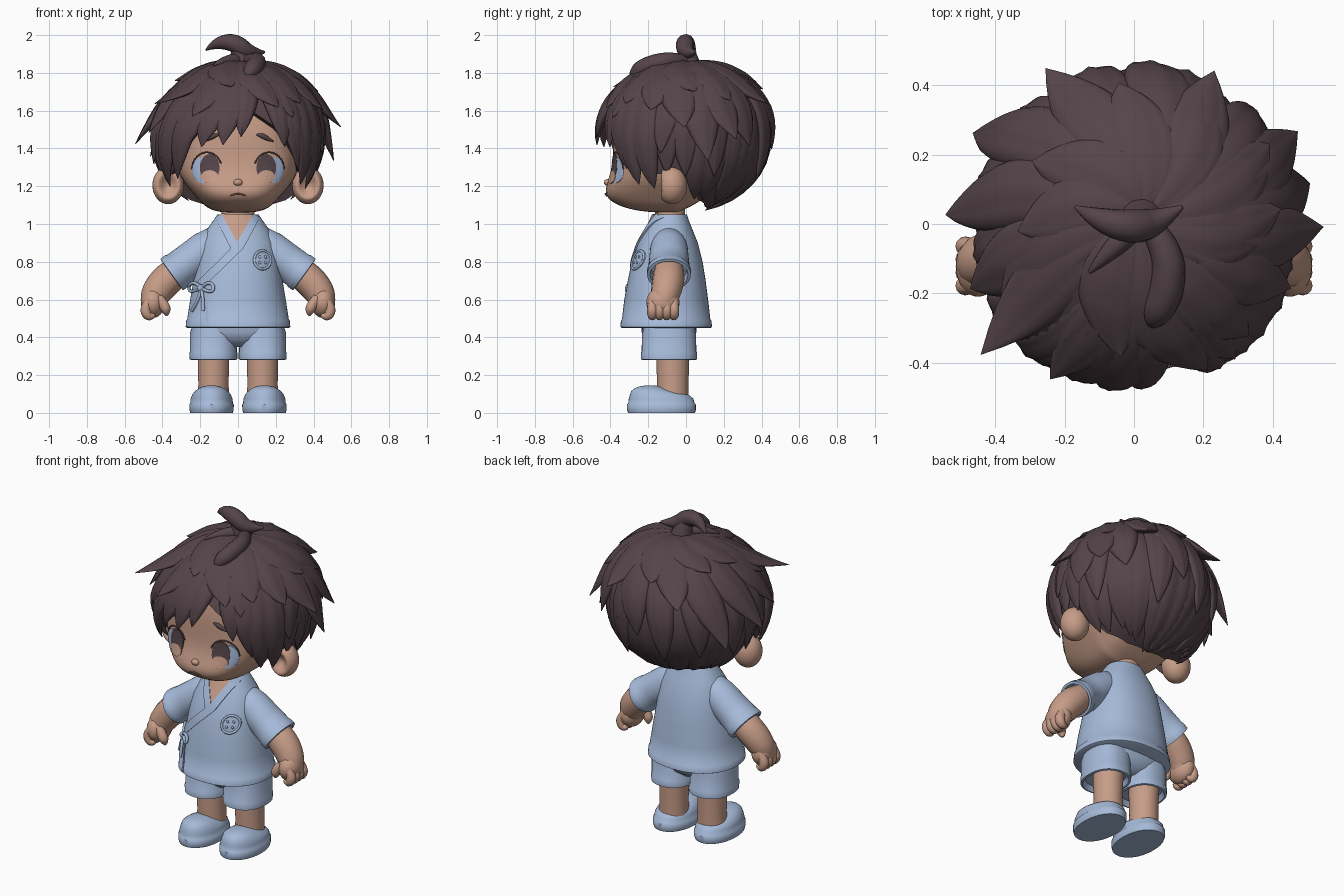
import bpy, bmesh, math, random
from mathutils import Matrix, Vector
from math import sin, cos, pi, radians

random.seed(4)
if "Cube" in bpy.data.objects:
    bpy.data.objects.remove(bpy.data.objects["Cube"])


def material(name, rgb):
    m = bpy.data.materials.new(name)
    m.use_nodes = True
    m.diffuse_color = (*rgb, 1)
    m.node_tree.nodes["Principled BSDF"].inputs["Base Color"].default_value = (*rgb, 1)
    return m


HAIR = material("dark_brown", (0.09, 0.058, 0.066))
SKIN = material("warm_skin", (0.57, 0.335, 0.245))
BLUE = material("soft_blue", (0.38, 0.49, 0.69))
LIP = material("lip_brown", (0.25, 0.12, 0.09))


# ---------- helpers ----------
def finish(ob, mat, mirror):
    ob.data.materials.append(mat)
    bpy.context.collection.objects.link(ob)
    if mirror:
        ob.modifiers.new("Mirror", "MIRROR").use_mirror_merge = False


def grid(name, rows, mat, closed=True, caps=True, mirror=False, facing=None):
    """Skin a list of equal-length point rows with quads."""
    bm = bmesh.new()
    vs = [[bm.verts.new(p) for p in r] for r in rows]
    n = len(rows[0])
    for a, b in zip(vs, vs[1:]):
        for j in range(n if closed else n - 1):
            k = (j + 1) % n
            bm.faces.new((a[j], a[k], b[k], b[j]))
    if caps:
        bm.faces.new(vs[0])
        bm.faces.new(vs[-1][::-1])
    bmesh.ops.recalc_face_normals(bm, faces=bm.faces)
    bm.normal_update()
    if facing and sum(f.normal.dot(Vector(facing)) * f.calc_area() for f in bm.faces) < 0:
        bmesh.ops.reverse_faces(bm, faces=bm.faces)
    me = bpy.data.meshes.new(name)
    bm.to_mesh(me)
    bm.free()
    me.shade_smooth()
    me.set_sharp_from_angle(angle=radians(50))
    finish(bpy.data.objects.new(name, me), mat, mirror)


def interp(table, key):
    for a, b in zip(table, table[1:]):
        if key <= b[0]:
            t = max(0, (key - a[0]) / (b[0] - a[0]))
            return [p + (q - p) * t for p, q in zip(a[1:], b[1:])]
    return list(table[-1][1:])


def loft(name, rings, mat, cx=0, power=2.0, mirror=False, n=40, mat4=Matrix()):
    """Stack of superellipse rings (z, rx, ry, centre y)."""
    def se(v):
        return math.copysign(abs(v) ** (2 / power), v)
    rows = [[mat4 @ Vector((cx + rx * se(cos(2 * pi * j / n)), cy + ry * se(sin(2 * pi * j / n)), z))
             for j in range(n)] for z, rx, ry, cy in rings]
    grid(name, rows, mat, mirror=mirror)


def tube(name, pts, mat, mirror=False):
    """Round tapered stroke through points (x, y, z, radius)."""
    cu = bpy.data.curves.new(name, "CURVE")
    cu.dimensions, cu.bevel_depth, cu.bevel_resolution = "3D", 1.0, 4
    cu.use_fill_caps, cu.resolution_u = True, 8
    sp = cu.splines.new("NURBS")
    sp.points.add(len(pts) - 1)
    for p, (x, y, z, r) in zip(sp.points, pts):
        p.co, p.radius = (x, y, z, 1), r
    sp.use_endpoint_u, sp.order_u, sp.use_smooth = True, 3, True
    finish(bpy.data.objects.new(name, cu), mat, mirror)


def ball(name, c, r, mat, mirror=False, shape=None, u=32, v=20):
    rows = []
    for i in range(v + 1):
        a = pi * (0.004 + 0.992 * i / v)
        ds = [Vector((sin(a) * cos(2 * pi * j / u), sin(a) * sin(2 * pi * j / u), cos(a))) for j in range(u)]
        ds = [shape(d) if shape else d for d in ds]
        rows.append([Vector(c) + Vector((d.x * r[0], d.y * r[1], d.z * r[2])) for d in ds])
    grid(name, rows, mat, mirror=mirror)


def disc(name, front, x, z, rx, rz, mat, lift, mirror=False):
    """Thin oval plate laid on a front surface."""
    rows = []
    for s in (0.02, 0.3, 0.6, 0.85, 1):
        ps = [(x + rx * s * cos(2 * pi * j / 32), z + rz * s * sin(2 * pi * j / 32)) for j in range(32)]
        rows.append([(px, front(px, pz) - lift, pz) for px, pz in ps])
    rows.append([(px, py + lift, pz) for px, py, pz in rows[-1]])
    grid(name, rows, mat, caps=False, mirror=mirror, facing=(0, -1, 0))


def strip(name, front, pts, mat, lift):
    """Thin band (x, z, width) laid on a front surface."""
    rows = []
    for (x0, z0, w0), (x1, z1, w1) in zip(pts, pts[1:]):
        d = Vector((x1 - x0, z1 - z0)).normalized()
        for i in range(11):
            t = i / 10
            x, z, w = x0 + (x1 - x0) * t, z0 + (z1 - z0) * t, w0 + (w1 - w0) * t
            ps = [(x - d.y * w * s, z + d.x * w * s) for s in (-.5, -.5, -.25, 0, .25, .5, .5)]
            rows.append([(px, front(px, pz) - (0 if k in (0, 6) else lift), pz) for k, (px, pz) in enumerate(ps)])
    grid(name, rows, mat, closed=False, caps=False, facing=(0, -1, 0))


# ---------- head ----------
HA, HB, HN, HZ = 0.325, 0.335, 3.0, 1.36


def jaw(z):
    return math.exp(-((z - 1.11) / 0.12) ** 2)


def head_shape(d):
    c = 0.42 if d.z > 0 else 0.30
    s = (abs(d.x / HA) ** HN + abs(d.y / HB) ** HN + abs(d.z / c) ** HN) ** (-1 / HN)
    p = d * s
    g = jaw(HZ + p.z)
    if p.y > 0:  # nape tucks in under the hair
        return Vector((p.x * (1 - 0.22 * g), p.y * 0.75, p.z * (1 - 0.35 * p.y / HB)))
    return Vector((p.x * (1 - 0.22 * g), p.y * (1 + 0.3 * g), p.z))


def face(x, z):
    g = jaw(z)
    c = 0.42 if z > HZ else 0.30
    k = 1 - abs(x / HA / (1 - 0.22 * g)) ** HN - abs((z - HZ) / c) ** HN
    return -0.05 - HB * max(k, 0) ** (1 / HN) * (1 + 0.3 * g)


def ear_shape(d):
    dent = max(0, 1 - (d.x ** 2 + d.z ** 2) / 0.6) ** 1.5 if d.y < 0 else 0
    return Vector((d.x, d.y * (1 - 0.75 * dent), d.z))


ball("head", (0, -0.05, HZ), (1, 1, 1), SKIN, shape=head_shape, u=72, v=48)
ball("ear", (0.37, -0.075, 1.205), (0.083, 0.08, 0.1), SKIN, True, ear_shape, 48, 40)
ball("nose", (0, face(0, 1.22), 1.22), (0.024, 0.02, 0.018), SKIN)
disc("eye_white", face, 0.193, 1.285, 0.05, 0.068, BLUE, 0.0045, True)
disc("eye_iris", face, 0.15, 1.297, 0.052, 0.073, HAIR, 0.006, True)
disc("eye_lower_glow", face, 0.15, 1.25, 0.046, 0.035, SKIN, 0.0075, True)


def face_stroke(name, pts, mat, mirror=False):
    tube(name, [(x, face(x, z) - 0.003, z, r) for x, z, r in pts], mat, mirror)


face_stroke("upper_lash", [(.165 + .08 * cos(a), 1.29 + .09 * sin(a), .004)
                           for a in (radians(160 - 16 * i) for i in range(11))], HAIR, True)
face_stroke("eyebrow", ((.098, 1.472, .003), (.12, 1.472, .014), (.155, 1.452, .013), (.187, 1.437, .003)), HAIR, True)
face_stroke("mouth", ((-.042, 1.148, .003), (-.02, 1.159, .005), (.02, 1.159, .005), (.042, 1.148, .003)), LIP)
loft("neck", [(0.9, 0.09, 0.08, -0.085), (1.14, 0.085, 0.08, -0.085)], SKIN)

# ---------- hair ----------
RX, RY, R_TOP, R_LOW, CZ = 0.425, 0.435, 0.372, 0.395, 1.455


def scalp(phi, th, off):
    """Point over the scalp; phi runs from the front, th from the crown."""
    s = max(sin(th), 0.001)
    if th > pi / 2:
        s **= 0.7 - 0.4 * cos(phi)
    e = Vector((RX * s * sin(phi), -RY * s * cos(phi), (R_TOP if th < pi / 2 else R_LOW) * cos(th)))
    lean = 0.03 * max(cos(th), 0)
    return Vector((lean, lean - 0.012, CZ)) + e + e.normalized() * off


def theta(z):
    return math.acos(max(-0.99, min(0.99, (z - CZ) / (R_TOP if z > CZ else R_LOW))))


HEM = [(0, 1.64), (30, 1.5), (45, 1.38), (60, 1.26), (88, 1.27), (105, 1.13), (130, 1.09), (180, 1.08)]
cap = []
for i in range(26):
    row = []
    for j in range(64):
        a = 2 * pi * j / 64 - pi
        end = theta(interp(HEM, abs(math.degrees(a)))[0])
        row.append(scalp(a, 0.02 + (end - 0.02) * min(i / 24, 1), -0.12 if i == 25 else 0))
    cap.append(row)
grid("hair_cap", cap, HAIR)


def lock(name, a0, a1, z_end, width, lift, flick=0.02, thick=0.035):
    """Leaf-shaped strand with grooves, swept from the crown to its tip."""
    rows, end, n = [], theta(z_end), 24
    for i in range(19):
        t = i / 18
        th = 0.05 + (end - 0.05) * t
        phi = radians(a0 + (a1 - a0) * t ** 1.2)
        w = width * (0.25 + 0.75 * sin(pi / 2 * min(t / 0.6, 1))) * (1 - max(0, (t - 0.55) / 0.45) ** 2.2) + 0.001
        reach = 0.43 * max(sin(th), 0.2)
        row = []
        for k in range(n):
            u, v = cos(2 * pi * k / n), sin(2 * pi * k / n)
            h = thick * min(1, w / width + 0.05) * v
            if v > 0:
                h *= 1 + 0.13 * cos(9 * u)
            row.append(scalp(phi + w * u / reach, th, lift + flick * t ** 6 + h))
        rows.append(row)
    grid(name, rows, HAIR)


def jit(s):
    return random.uniform(-s, s)


# long strands down the back and behind the ears
for i in range(15):
    a = 104 + 152 * i / 14
    side = abs(sin(radians(a)))
    lock("back_strand", a + jit(4), a + jit(4), 1.07 + 0.07 * side + jit(0.015), 0.095, -0.005, 0.01, 0.03)
for s in (-1, 1):
    for a, z in ((78, 1.27), (91, 1.26)):
        lock("ear_strand", s * a, s * a, z, 0.085, 0.0, 0.02)
# flicked middle layer: tip angle, tip height, flick
for a, z, f in ((-51, 1.58, .17), (-70, 1.48, .06), (-94, 1.43, .1), (-120, 1.38, .1), (-149, 1.58, .1),
                (178, 1.4, .015), (153, 1.6, .08), (135, 1.42, .04), (120, 1.45, .1), (104, 1.36, .09),
                (90, 1.5, .1), (68, 1.58, .06)):
    lock("middle_strand", a - 14 + jit(6), a, z, 0.1, 0.02, f)
for a, z in ((-162, 1.27), (160, 1.25), (-135, 1.3), (-80, 1.33), (75, 1.38), (112, 1.27), (-108, 1.28)):
    lock("lower_strand", a + jit(8), a, z, 0.085, 0.008, 0.035)
# short top layer
for i in range(10):
    a = 36 * i + 10
    lock("top_strand", a - 20, a + 8 + jit(10), 1.65 + jit(0.07), 0.1, 0.028, 0.04, 0.03)
# fringe parted to one side: start angle, end angle, tip height, width, flick
for a0, a1, z, w, f in ((-40, -66, 1.21, .085, 0), (-22, -50, 1.25, .08, 0), (-16, -40, 1.38, .085, .01),
                        (-8, -25, 1.41, .095, .01), (-2, -10, 1.42, .085, .01), (5, 2, 1.46, .07, .005),
                        (24, 33, 1.41, .075, .01), (32, 47, 1.3, .08, 0), (44, 55, 1.22, .08, 0),
                        (54, 67, 1.2, .08, 0), (-14, -30, 1.55, .09, .07), (28, 37, 1.55, .08, .04)):
    lock("fringe_strand", a0, a1, z, w, 0.022, f, 0.032)
# crown tuft
tube("tuft_main", [(-.17, .05, 1.92, .004), (-.12, .02, 1.96, .03), (-.02, -.01, 1.965, .05),
                   (.06, 0, 1.9, .045), (.14, .05, 1.91, .006)], HAIR)
tube("tuft_front", [(.03, .02, 1.86, .03), (.1, -.07, 1.87, .045), (.1, -.19, 1.845, .05),
                    (.06, -.27, 1.8, .045), (.05, -.29, 1.77, .012)], HAIR)
tube("tuft_side", [(.03, .02, 1.86, .03), (-.04, -.05, 1.88, .045), (-.13, -.14, 1.84, .005)], HAIR)
tube("tuft_stem", [(.03, .02, 1.78, .08), (.02, .01, 1.86, .065), (0, 0, 1.93, .04)], HAIR)

# ---------- tunic ----------
TUNIC = [(.45, .268, .235, -.105), (.455, .277, .243, -.105), (.49, .274, .239, -.105), (.495, .269, .234, -.105),
         (.6, .253, .222, -.105), (.7, .236, .206, -.102), (.8, .22, .188, -.1), (.9, .2, .158, -.095),
         (.97, .165, .125, -.09), (1.02, .13, .102, -.087), (1.05, .11, .09, -.085)]


def chest(x, z):
    rx, ry, cy = interp(TUNIC, z)
    return cy - ry * max(0, 1 - abs(x / rx) ** 2.2) ** (1 / 2.2)


loft("tunic", TUNIC, BLUE, power=2.2, n=64)
strip("neck_opening", chest, [(0, 1.05, .18), (-.01, .88, .01)], SKIN, 0.005)
strip("collar_under", chest, [(-.105, 1.045, .04), (-.015, .875, .045)], BLUE, 0.008)
strip("collar_over", chest, [(.1, 1.045, .04), (.01, .885, .045), (-.2, .68, .045)], BLUE, 0.0095)
strip("tunic_front_edge", chest, [(-.17, .68, .012), (-.16, .46, .012)], BLUE, 0.006)

# sleeve, built straight down and swung outward
swing = Matrix.Translation((0.12, -0.09, 0.9)) @ Matrix.Rotation(radians(-54), 4, "Y")
loft("sleeve", [(.05, .05, .06, 0), (.02, .085, .085, 0), (-.06, .1, .1, 0), (-.16, .099, .106, 0),
                (-.245, .099, .112, 0), (-.25, .103, .116, 0), (-.285, .103, .116, 0),
                (-.287, .088, .1, 0), (-.25, .08, .09, 0)], BLUE, mirror=True, mat4=swing)

# button
bx, bz = 0.13, 0.81
disc("button", chest, bx, bz, .047, .052, BLUE, 0.009)
tube("button_rim", [(bx + .044 * cos(k * pi / 12), chest(bx + .044 * cos(k * pi / 12), bz + .049 * sin(k * pi / 12)) - .008,
                     bz + .049 * sin(k * pi / 12), .007) for k in range(25)], BLUE)
for sx in (-1, 1):
    for sz in (-1, 1):
        x, z = bx + .015 * sx, bz + .015 * sz
        ball("button_stud", (x, chest(x, z) - .009, z), (.008, .006, .008), BLUE, u=12, v=8)


# bow tie at the waist
def ribbon(name, pts):
    tube(name, [(x, chest(x, z) - out, z, 0.009) for x, z, out in pts], BLUE)


kx, kz = -0.195, 0.66
for s in (-1, 1):
    ribbon("bow_loop", [(kx, kz, .015), (kx + .03 * s, kz + .035, .025), (kx + .07 * s, kz + .015, .025),
                        (kx + .055 * s, kz - .03, .025), (kx, kz, .015)])
    ribbon("bow_tail", [(kx, kz, .015), (kx + .012 * s, kz - .06, .025), (kx - .02 + .03 * s, kz - .12, .02)])
ball("bow_knot", (kx, chest(kx, kz) - .018, kz), (.02, .016, .02), BLUE)

# ---------- arms and hands ----------
tube("arm", [(.26, -.09, .8, .07), (.35, -.09, .73, .086), (.415, -.1, .665, .084), (.45, -.115, .6, .074),
             (.455, -.12, .545, .055)], SKIN, True)
ball("palm", (.45, -.122, .585), (.064, .088, .082), SKIN, True)
for i in range(4):
    y = -.178 + .038 * i
    tube("finger", [(.465, y, .6, .022), (.49, y, .56, .028), (.485, y, .522, .028), (.46, y, .508, .022),
                    (.44, y, .52, .008)], SKIN, True)
tube("thumb", [(.42, -.17, .61, .025), (.39, -.18, .57, .03), (.378, -.175, .535, .025), (.378, -.17, .515, .006)], SKIN, True)

# ---------- shorts, legs and shoes ----------
loft("shorts_hips", [(.35, .05, .08, -.09), (.385, .17, .125, -.09), (.43, .24, .146, -.09), (.55, .22, .14, -.09)],
     BLUE, power=2.4)
loft("shorts_leg", [(.31, .1, .12, -.09), (.28, .114, .137, -.09), (.283, .126, .148, -.09), (.318, .127, .149, -.09),
                    (.324, .124, .145, -.09), (.42, .125, .143, -.09), (.5, .1, .12, -.09)],
     BLUE, cx=.13, power=2.3, mirror=True)
loft("leg", [(.06, .086, .085, -.07), (.15, .08, .083, -.07), (.36, .085, .09, -.07)], SKIN, cx=.13, mirror=True)
loft("shoe", [(0, .113, .177, -.13), (.015, .117, .182, -.13), (.045, .118, .182, -.13), (.05, .113, .176, -.13),
              (.075, .111, .171, -.132), (.095, .103, .157, -.14), (.115, .088, .122, -.168),
              (.13, .068, .088, -.185), (.14, .046, .058, -.19), (.145, .02, .025, -.19)],
     BLUE, cx=.14, power=2.1, mirror=True)
